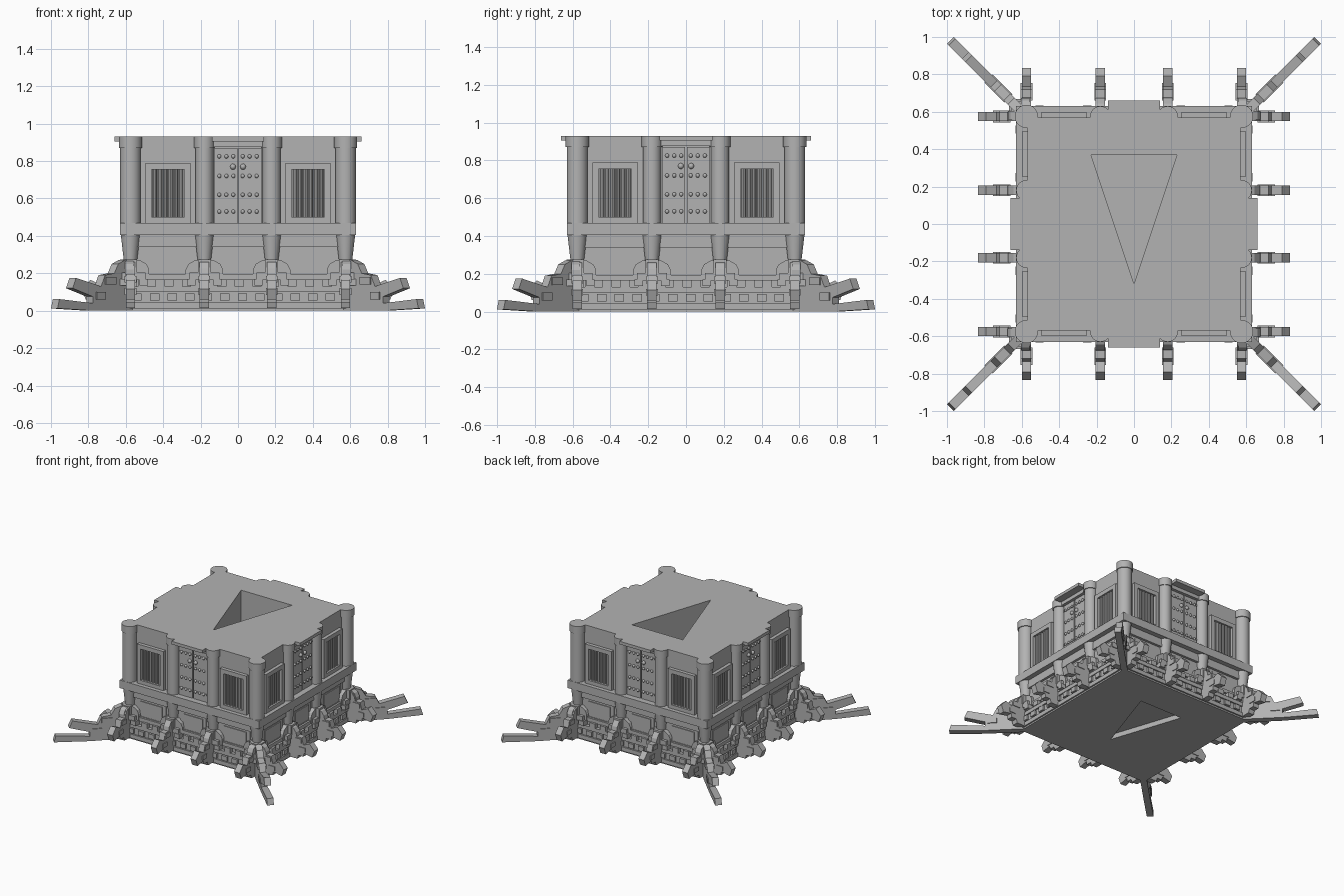
import bpy, bmesh, math
from mathutils import Matrix, Vector

if "Cube" in bpy.data.objects:
    bpy.data.objects.remove(bpy.data.objects["Cube"])

stone = bpy.data.materials.new("plain grey")
stone.diffuse_color = (0.45, 0.45, 0.45, 1)
stone.use_nodes = True
stone.node_tree.nodes["Principled BSDF"].inputs["Base Color"].default_value = stone.diffuse_color


def box(bm, x0, x1, y0, y1, z0, z1):
    m = Matrix.Translation(((x0 + x1) / 2, (y0 + y1) / 2, (z0 + z1) / 2)) @ \
        Matrix.Diagonal((x1 - x0, y1 - y0, z1 - z0, 1))
    bmesh.ops.create_cube(bm, size=1, matrix=m)


def front_box(bm, x0, x1, d0, d1, z0, z1):
    """Box on the front side, d is the distance outward from the centre."""
    box(bm, x0, x1, -d1, -d0, z0, z1)


def cone(bm, x, y, z0, z1, r0, r1, n=32):
    bmesh.ops.create_cone(bm, cap_ends=True, segments=n, radius1=r0, radius2=r1, depth=z1 - z0,
                          matrix=Matrix.Translation((x, y, (z0 + z1) / 2)))


def prism(bm, points, offset):
    """Closed solid swept from a planar outline."""
    face = bm.faces.new([bm.verts.new(p) for p in points])
    res = bmesh.ops.extrude_face_region(bm, geom=[face])
    bmesh.ops.translate(bm, vec=Vector(offset),
                        verts=[v for v in res["geom"] if isinstance(v, bmesh.types.BMVert)])


def finish(name, bm, sides=1, smooth=False):
    """Repeat the part around the building and make it an object."""
    source = bm.verts[:] + bm.edges[:] + bm.faces[:]
    for k in range(1, sides):
        res = bmesh.ops.duplicate(bm, geom=source)
        bmesh.ops.rotate(bm, cent=(0, 0, 0), matrix=Matrix.Rotation(k * math.pi / 2, 3, 'Z'),
                         verts=[v for v in res["geom"] if isinstance(v, bmesh.types.BMVert)])
    bmesh.ops.recalc_face_normals(bm, faces=bm.faces[:])
    me = bpy.data.meshes.new(name)
    bm.to_mesh(me)
    bm.free()
    ob = bpy.data.objects.new(name, me)
    bpy.context.collection.objects.link(ob)
    me.materials.append(stone)
    if smooth:
        bpy.ops.object.select_all(action='DESELECT')
        ob.select_set(True)
        bpy.context.view_layer.objects.active = ob
        bpy.ops.object.shade_smooth_by_angle(angle=math.radians(35))
    return ob


def triangle_cut(target, name, scale, z0, z1):
    bm = bmesh.new()
    tri = [(-0.23, 0.37), (0.23, 0.37), (0, -0.32)]
    prism(bm, [(x * scale, y * scale, z0) for x, y in tri], (0, 0, z1 - z0))
    cutter = finish(name, bm)
    cutter.hide_render = True
    cutter.hide_set(True)
    mod = target.modifiers.new("triangle", 'BOOLEAN')
    mod.operation = 'DIFFERENCE'
    mod.solver = 'EXACT'
    mod.object = cutter


COLS = (-0.575, -0.18, 0.18, 0.575)

# Hall body with triangular socket in the top
bm = bmesh.new()
box(bm, -0.57, 0.57, -0.57, 0.57, 0.15, 0.93)
triangle_cut(finish("hall_body", bm), "socket_cutter", 1, 0.5, 1.0)

# Stepped base with a shallow recess underneath
bm = bmesh.new()
box(bm, -0.6, 0.6, -0.6, 0.6, 0.0, 0.13)
triangle_cut(finish("base_block", bm), "recess_cutter", 0.85, -0.1, 0.04)

bm = bmesh.new()
box(bm, -0.585, 0.585, -0.585, 0.585, 0.12, 0.2)
finish("base_step", bm)

# Ledge and the beam beneath it
bm = bmesh.new()
box(bm, -0.63, 0.63, -0.63, 0.63, 0.405, 0.47)
finish("ledge", bm)
bm = bmesh.new()
box(bm, -0.59, 0.59, -0.59, 0.59, 0.34, 0.41)
finish("beam", bm)

# Columns: shaft, cap and tapered foot; each side holds all but its right corner
bm = bmesh.new()
for x in COLS[:3]:
    r = 0.055 if abs(x) > 0.5 else 0.048
    cone(bm, x, -0.575, 0.46, 0.88, r, r)
    cone(bm, x, -0.575, 0.87, 0.93, r + 0.007, r + 0.007)
    cone(bm, x, -0.575, 0.265, 0.41, 0.035, 0.052)
finish("columns", bm, 4, True)

# Lintel plates over the doors
bm = bmesh.new()
front_box(bm, -0.14, 0.14, 0.56, 0.66, 0.905, 0.93)
front_box(bm, -0.135, 0.135, 0.56, 0.60, 0.875, 0.905)
finish("door_lintels", bm, 4)

# Door leaves, rails and studs
bm = bmesh.new()
for s in (-1, 1):
    a, b = sorted((s * 0.004, s * 0.125))
    front_box(bm, a, b, 0.56, 0.582, 0.47, 0.87)
    for z in (0.53, 0.825):
        front_box(bm, a, b, 0.57, 0.587, z - 0.006, z + 0.006)
finish("door_leaves", bm, 4)
bm = bmesh.new()
spots = [(s * x, z, 0.011) for s in (-1, 1) for x in (0.025, 0.062, 0.1)
         for z in (0.53, 0.62, 0.72, 0.825)]
spots += [(s * 0.027, 0.77, 0.016) for s in (-1, 1)]
for x, z, r in spots:
    bmesh.ops.create_uvsphere(bm, u_segments=10, v_segments=6, radius=r,
                              matrix=Matrix.Translation((x, -0.585, z)))
finish("door_studs", bm, 4, True)

# Windows: frame strips around an opening with vertical bars
frames, bars = bmesh.new(), bmesh.new()
for c in (-0.375, 0.375):
    for d in (-1, 1):
        a, b = sorted((c + d * 0.088, c + d * 0.12))
        front_box(frames, a, b, 0.56, 0.598, 0.47, 0.79)
    front_box(frames, c - 0.088, c + 0.088, 0.56, 0.598, 0.47, 0.50)
    front_box(frames, c - 0.088, c + 0.088, 0.56, 0.598, 0.755, 0.79)
    for i in range(6):
        cone(bars, c + (i - 2.5) * 0.028, -0.575, 0.5, 0.755, 0.011, 0.011, 8)
finish("window_frames", frames, 4)
finish("window_bars", bars, 4, True)

# Framed panels between the brackets
bm = bmesh.new()
for x0, x1 in ((-0.48, -0.28), (-0.085, 0.085), (0.28, 0.48)):
    front_box(bm, x0, x1, 0.56, 0.582, 0.2, 0.32)
    front_box(bm, x0 - 0.03, x1 + 0.03, 0.56, 0.576, 0.2, 0.335)
finish("wall_panels", bm, 4)

# Stacked rails with staggered bearing blocks on the base
bm = bmesh.new()
for z0, z1, d in ((0.165, 0.195, 0.6), (0.1, 0.13, 0.612), (0.012, 0.045, 0.612)):
    front_box(bm, -d, d, 0.56, d, z0, z1)
for row, z in enumerate((0.055, 0.13)):
    for i in range(12):
        x = -0.54 + i * 0.094 + row * 0.03
        front_box(bm, x - 0.025, x + 0.025, 0.56, 0.617, z, z + 0.038)
finish("base_rails", bm, 4)

# Cross arms of each bracket: rounded plate, bar and end blocks
bm = bmesh.new()
for x in COLS:
    arc = [(-0.1, 0.17), (-0.1, 0.22), (-0.085, 0.25), (-0.05, 0.27),
           (0.05, 0.27), (0.085, 0.25), (0.1, 0.22), (0.1, 0.17)]
    prism(bm, [(x + p, -0.56, z) for p, z in arc], (0, -0.045, 0))
    front_box(bm, x - 0.08, x + 0.08, 0.58, 0.628, 0.165, 0.205)
    front_box(bm, x - 0.035, x + 0.035, 0.58, 0.632, 0.195, 0.275)
    for s in (-1, 1):
        front_box(bm, x + s * 0.07 - 0.022, x + s * 0.07 + 0.022, 0.58, 0.634, 0.135, 0.17)
finish("bracket_cross_arms", bm, 4)

# Outward arms of each bracket, with wider bearing blocks
arm = [(0.54, 0.27), (0.61, 0.27), (0.645, 0.255), (0.668, 0.225), (0.675, 0.195), (0.72, 0.195),
       (0.735, 0.14), (0.79, 0.165), (0.835, 0.115), (0.815, 0.06), (0.74, 0.075), (0.735, 0.045),
       (0.69, 0.045), (0.68, 0.015), (0.54, 0.015)]
bm = bmesh.new()
for x in COLS:
    prism(bm, [(x - 0.025, -d, z) for d, z in arm], (0.05, 0, 0))
    front_box(bm, x - 0.031, x + 0.031, 0.66, 0.72, 0.15, 0.185)
    front_box(bm, x - 0.031, x + 0.031, 0.70, 0.755, 0.085, 0.12)
finish("bracket_arms", bm, 4)

# Long diagonal arms at the corners
corner = [(0.75, 0.27), (0.88, 0.27), (0.93, 0.25), (0.96, 0.2), (1.03, 0.19), (1.06, 0.13),
          (1.25, 0.175), (1.275, 0.12), (1.12, 0.075), (1.12, 0.04), (1.375, 0.062),
          (1.389, 0.012), (1.12, 0.0), (0.75, 0.0)]
bm = bmesh.new()
prism(bm, [(-0.025, -d, z) for d, z in corner], (0.05, 0, 0))
front_box(bm, -0.032, 0.032, 0.95, 1.03, 0.14, 0.18)
front_box(bm, -0.032, 0.032, 1.03, 1.1, 0.06, 0.1)
bmesh.ops.rotate(bm, cent=(0, 0, 0), matrix=Matrix.Rotation(math.pi / 4, 3, 'Z'), verts=bm.verts[:])
finish("corner_arms", bm, 4)
